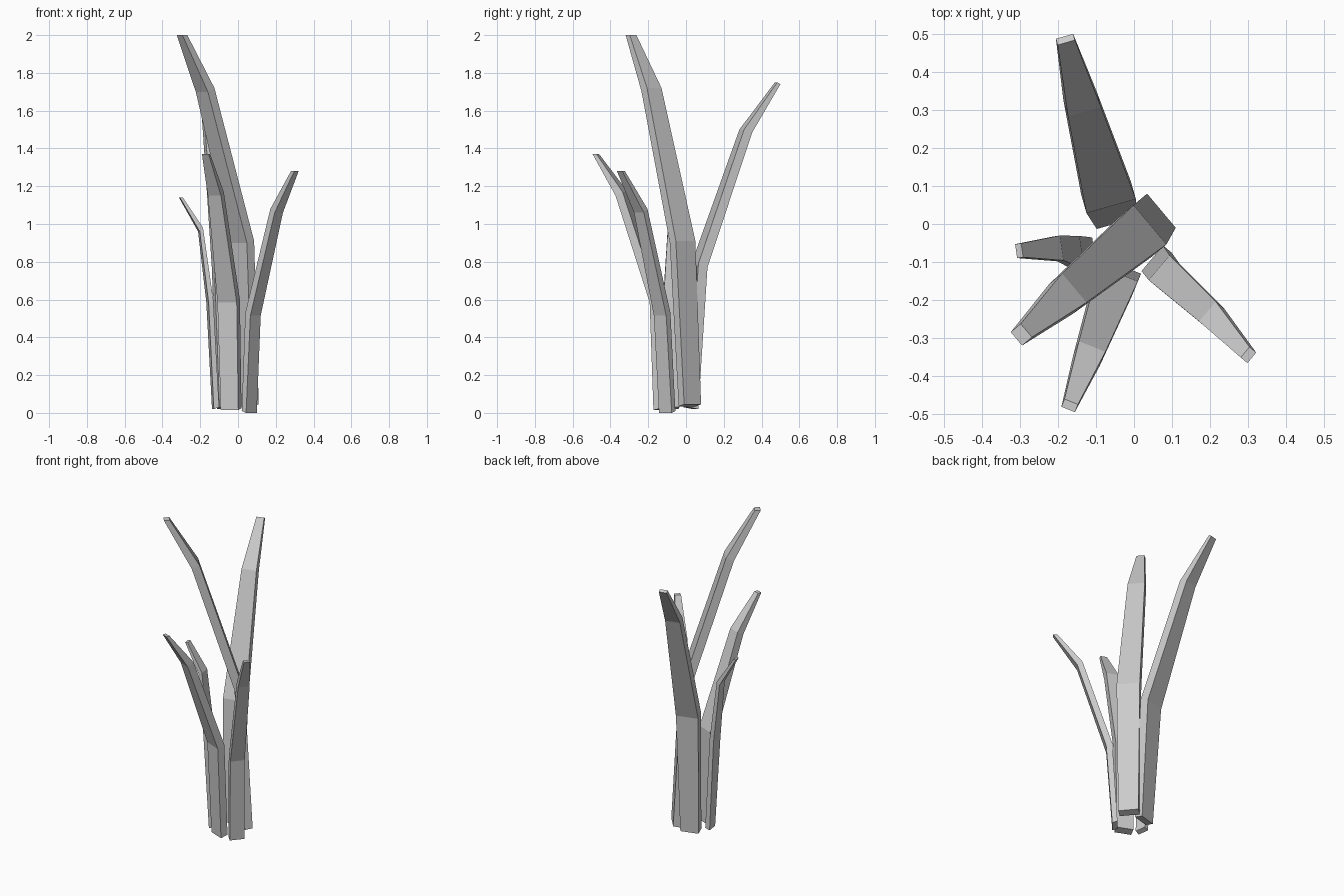
import bpy
import bmesh
import math
from mathutils import Vector

cube = bpy.data.objects.get("Cube")
if cube:
    bpy.data.objects.remove(cube, do_unlink=True)

# One plain grey for the whole plant
grey = bpy.data.materials.new("plain grey")
grey.use_nodes = True
grey.diffuse_color = (0.6, 0.6, 0.6, 1)
grey.node_tree.nodes["Principled BSDF"].inputs["Base Color"].default_value = (0.6, 0.6, 0.6, 1)


def make_blade(name, heading, stations):
    """Loft a tapered four-sided leaf that bends towards the heading (degrees).

    Each station is the middle of the inner edge (x, y, z), then width,
    thickness and how far the outer edge drops.
    """
    angle = math.radians(heading)
    lean = Vector((math.cos(angle), math.sin(angle), 0))
    side = Vector((-lean.y, lean.x, 0))
    bm = bmesh.new()
    rings = []
    for x, y, z, width, thickness, drop in stations:
        inner = Vector((x, y, z))
        outer = inner + lean * thickness - Vector((0, 0, drop))
        half = side * width / 2
        corners = (inner - half, outer - half, outer + half, inner + half)
        rings.append([bm.verts.new(c) for c in corners])
    for low, high in zip(rings, rings[1:]):
        for i in range(4):
            j = (i + 1) % 4
            bm.faces.new((low[i], low[j], high[j], high[i]))
    bm.faces.new(rings[0][::-1])
    bm.faces.new(rings[-1])
    bmesh.ops.recalc_face_normals(bm, faces=bm.faces)
    mesh = bpy.data.meshes.new(name)
    bm.to_mesh(mesh)
    bm.free()
    mesh.materials.append(grey)
    blade = bpy.data.objects.new(name, mesh)
    bpy.context.collection.objects.link(blade)
    return blade


# Tallest leaf, crossing the middle
make_blade("tall_leaf", 220, [
    (.072, .035, .045, .117, .045, .01),
    (.042, -.002, .91, .135, .05, .01),
    (-.157, -.168, 1.72, .1, .045, .02),
    (-.283, -.28, 2, .046, .034, 0),
])

# Leaf reaching backwards
make_blade("back_leaf", 106, [
    (-.045, .002, .03, .11, .05, .01),
    (-.06, .047, .79, .135, .05, .02),
    (-.13, .295, 1.5, .09, .045, .015),
    (-.178, .477, 1.75, .047, .017, .01),
])

# Leaf reaching forwards
make_blade("front_leaf", 248, [
    (-.028, -.112, .025, .1, .045, .01),
    (-.041, -.13, .6, .11, .045, .015),
    (-.11, -.322, 1.17, .075, .04, .02),
    (-.165, -.467, 1.37, .038, .022, 0),
])

# Leaf reaching to the left and forwards
make_blade("left_leaf", -40, [
    (.048, -.09, .01, .088, .03, .01),
    (.066, -.115, .53, .085, .035, .015),
    (.193, -.23, 1.08, .068, .03, .02),
    (.292, -.337, 1.28, .036, .023, 0),
])

# Smallest leaf, reaching to the right
make_blade("right_leaf", 188, [
    (-.105, -.07, .03, .07, .028, .01),
    (-.137, -.075, .6, .088, .025, .015),
    (-.19, -.063, .98, .066, .017, .02),
    (-.294, -.069, 1.14, .037, .016, 0),
])
